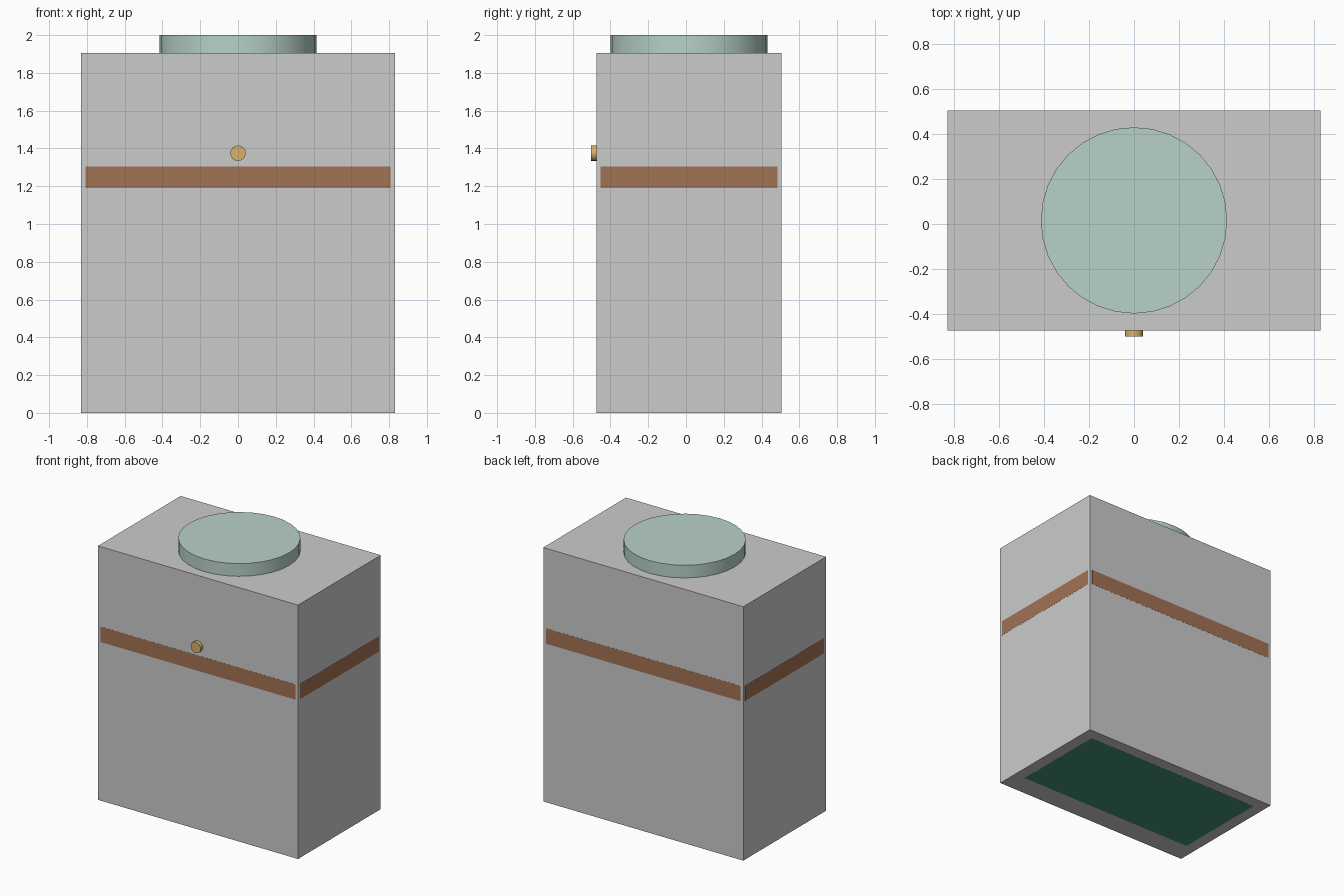
import bpy
from math import pi

if "Cube" in bpy.data.objects:
    bpy.data.objects.remove(bpy.data.objects["Cube"])


def paint(obj, name, rgb):
    mat = bpy.data.materials.new(name)
    mat.diffuse_color = (*rgb, 1)
    mat.use_nodes = True
    mat.node_tree.nodes["Principled BSDF"].inputs["Base Color"].default_value = mat.diffuse_color
    obj.data.materials.append(mat)


def box(name, lo, hi):
    mid = [(a + b) / 2 for a, b in zip(lo, hi)]
    bpy.ops.mesh.primitive_cube_add(size=1, location=mid)
    obj = bpy.context.object
    obj.name = name
    obj.scale = [b - a for a, b in zip(lo, hi)]
    bpy.ops.object.transform_apply(location=False, rotation=False, scale=True)
    return obj


def disc(name, sides, radius, depth, loc, rot=(0, 0, 0)):
    bpy.ops.mesh.primitive_cylinder_add(vertices=sides, radius=radius, depth=depth,
                                        location=loc, rotation=rot)
    obj = bpy.context.object
    obj.name = name
    bpy.ops.object.shade_smooth_by_angle(angle=pi / 5)
    return obj


W, FRONT, BACK, TOP = 0.83, -0.474, 0.506, 1.905
MID = (FRONT + BACK) / 2
INSET, SKIN = 0.022, 0.0006
BROWN = (0.36, 0.17, 0.09)

# main case
box("case_body", (-W, FRONT, 0.0006), (W, BACK, TOP))

# flush trim strips on all four sides, stopping short of the corners
Z0, Z1, T = 1.19, 1.305, 0.02
strips = {
    "front_strip": ((-W + INSET, FRONT - SKIN), (W - INSET, FRONT + T)),
    "back_strip": ((-W + INSET, BACK - T), (W - INSET, BACK + SKIN)),
    "left_strip": ((-W - SKIN, FRONT + INSET), (-W + T, BACK - INSET)),
    "right_strip": ((W - T, FRONT + INSET), (W + SKIN, BACK - INSET)),
}
for name, (lo, hi) in strips.items():
    paint(box(name, (*lo, Z0), (*hi, Z1)), name + "_brown", BROWN)

# green pad under the case
paint(box("base_pad", (-0.742, -0.31, 0), (0.742, 0.42, 0.02)),
      "pad_green", (0.06, 0.29, 0.17))

# round lid on top
paint(disc("top_disc", 32, 0.415, 2 - TOP, (0, MID, (2 + TOP) / 2)),
      "disc_teal", (0.48, 0.64, 0.59))

# small round knob on the front
paint(disc("front_knob", 16, 0.041, 0.03, (0, -0.487, 1.375), (pi / 2, 0, 0)),
      "knob_brass", (0.68, 0.44, 0.14))
